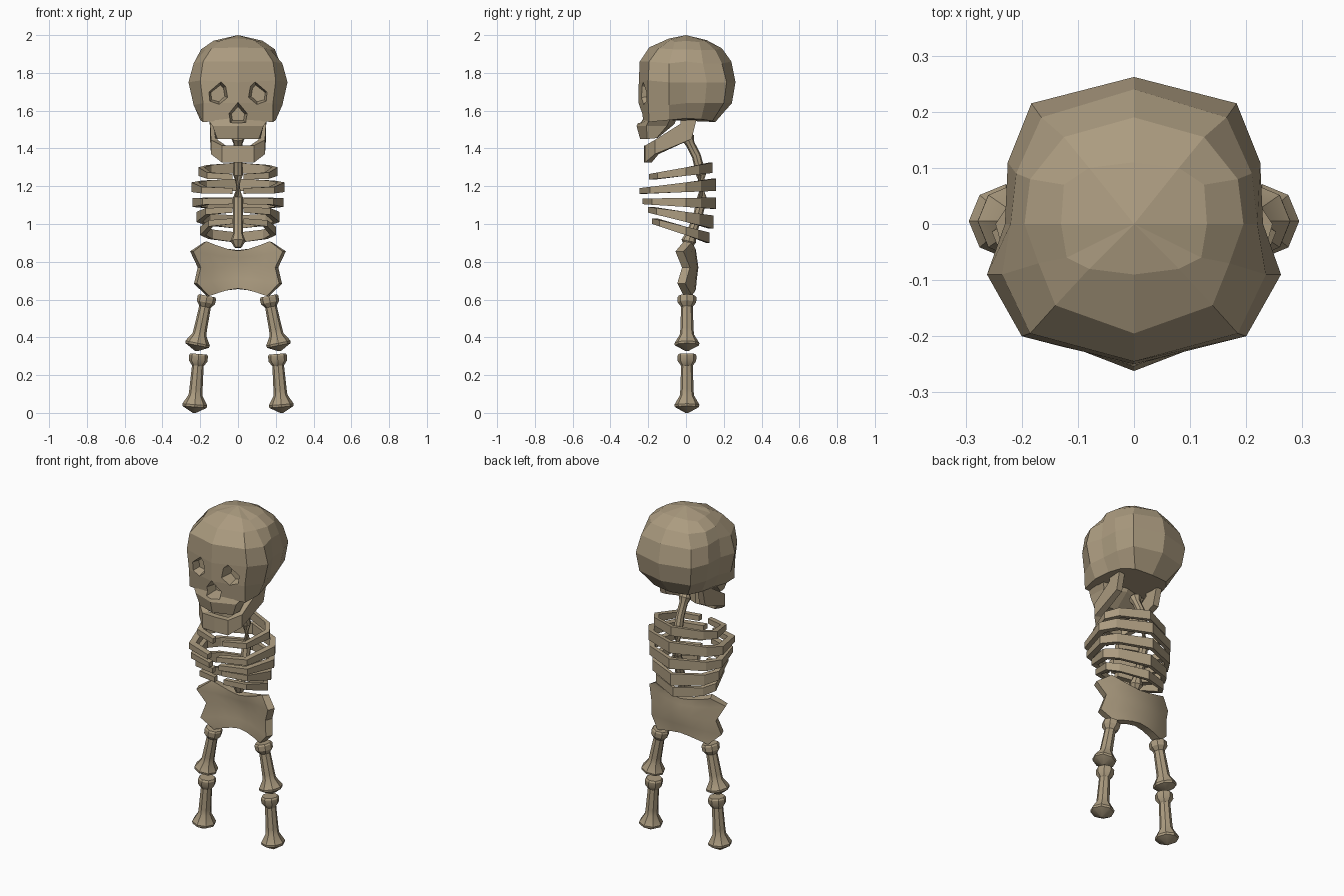
import bpy, bmesh, math
from mathutils import Vector

if "Cube" in bpy.data.objects:
    bpy.data.objects.remove(bpy.data.objects["Cube"])

bone_mat = bpy.data.materials.new("bone tan")
bone_mat.diffuse_color = (0.41, 0.33, 0.215, 1)
bone_mat.use_nodes = True
bone_mat.node_tree.nodes["Principled BSDF"].inputs["Base Color"].default_value = bone_mat.diffuse_color


def finish(name, bm, smooth=False):
    bmesh.ops.remove_doubles(bm, verts=bm.verts, dist=1e-4)
    bmesh.ops.recalc_face_normals(bm, faces=bm.faces)
    me = bpy.data.meshes.new(name)
    bm.to_mesh(me)
    bm.free()
    me.materials.append(bone_mat)
    ob = bpy.data.objects.new(name, me)
    bpy.context.collection.objects.link(ob)
    bpy.ops.object.select_all(action='DESELECT')
    ob.select_set(True)
    bpy.context.view_layer.objects.active = ob
    if smooth:
        bpy.ops.object.shade_smooth_by_angle(angle=math.radians(32))
    return ob


def loft(name, rings, smooth=False):
    """Skin closed rings of equal length and cap both ends."""
    bm = bmesh.new()
    vs = [[bm.verts.new(p) for p in r] for r in rings]
    n = len(vs[0])
    for a, b in zip(vs, vs[1:]):
        for i in range(n):
            j = (i + 1) % n
            bm.faces.new((a[i], a[j], b[j], b[i]))
    bm.faces.new(vs[0])
    bm.faces.new(vs[-1])
    return finish(name, bm, smooth)


def mirror_ring(half):
    """Half ring from front middle to back middle -> full ring."""
    return half + [(-x, y, z) for x, y, z in half[-2:0:-1]]


def tube(name, path, radii, n=8):
    pts = [Vector(p) for p in path]
    rings = []
    for i, p in enumerate(pts):
        d = pts[min(i + 1, len(pts) - 1)] - pts[max(i - 1, 0)]
        q = d.to_track_quat('Z', 'Y')
        rings.append([p + q @ Vector((radii[i] * math.cos(a), radii[i] * math.sin(a), 0))
                      for a in (2 * math.pi * k / n for k in range(n))])
    return loft(name, rings, True)


# Cranium: stacked rings, half outlines from front to back
cranium_rings = [
    [(0, 0, 2.0)] * 7,
    [(0, -.09, 1.982), (.08, -.08, 1.975), (.12, -.06, 1.963), (.13, 0, 1.97),
     (.125, .07, 1.963), (.08, .1, 1.97), (0, .11, 1.973)],
    [(0, -.195, 1.935), (.14, -.145, 1.93), (.17, -.07, 1.925), (.195, 0, 1.925),
     (.185, .08, 1.92), (.125, .155, 1.92), (0, .19, 1.93)],
    [(0, -.245, 1.86), (.185, -.195, 1.86), (.235, -.09, 1.85), (.22, 0, 1.86),
     (.21, .09, 1.85), (.165, .19, 1.85), (0, .24, 1.86)],
    [(0, -.25, 1.75), (.2, -.2, 1.76), (.262, -.09, 1.75), (.23, 0, 1.75),
     (.225, .11, 1.75), (.183, .215, 1.75), (0, .262, 1.75)],
    [(0, -.252, 1.64), (.185, -.2, 1.64), (.235, -.09, 1.63), (.215, 0, 1.64),
     (.205, .1, 1.64), (.17, .2, 1.64), (0, .243, 1.64)],
    [(0, -.235, 1.55), (.185, -.195, 1.54), (.2, -.09, 1.55), (.18, 0, 1.56),
     (.16, .08, 1.555), (.11, .14, 1.545), (0, .155, 1.54)],
]
cranium = loft("cranium", [mirror_ring(r) for r in cranium_rings])

# Upper jaw
upper_jaw = loft("upper_jaw", [mirror_ring(r) for r in [
    [(0, -.235, 1.565), (.165, -.19, 1.56), (.15, -.08, 1.565), (0, -.05, 1.565)],
    [(0, -.262, 1.52), (.135, -.21, 1.52), (.13, -.1, 1.52), (0, -.06, 1.53)],
    [(0, -.243, 1.45), (.11, -.205, 1.45), (.12, -.155, 1.455), (0, -.15, 1.455)]]])


# Eye sockets and nose opening: tapered recesses
def socket(outline, targets):
    cx = sum(p[0] for p in outline) / len(outline)
    cz = sum(p[1] for p in outline) / len(outline)
    cutter = loft("socket_cutter", [
        [(cx + (x - cx) * s, y, cz + (z - cz) * s) for x, z in outline]
        for s, y in ((1.3, -.31), (.7, -.165))])
    for ob in targets:
        bpy.context.view_layer.objects.active = ob
        m = ob.modifiers.new("socket", 'BOOLEAN')
        m.operation, m.solver, m.object = 'DIFFERENCE', 'EXACT', cutter
        bpy.ops.object.modifier_apply(modifier=m.name)
    bpy.data.objects.remove(cutter)


eye = [(.09, 1.755), (.16, 1.70), (.155, 1.645), (.10, 1.63), (.055, 1.67), (.065, 1.73)]
for s in (1, -1):
    socket([(s * x, z) for x, z in eye], [cranium])
socket([(0, 1.64), (.05, 1.585), (.042, 1.537), (-.042, 1.537), (-.05, 1.585)],
       [cranium, upper_jaw])

# Lower jaw: (x, bottom y, bottom z, top y, top z, inner y shift)
jaw_half = [(0, -.222, 1.325, -.222, 1.415, .035),
            (.085, -.217, 1.325, -.217, 1.415, .035),
            (.143, -.165, 1.37, -.165, 1.445, .02),
            (.148, .03, 1.45, -.03, 1.53, 0),
            (.15, .055, 1.55, -.03, 1.575, 0)]
stations = [(-s[0],) + s[1:] for s in jaw_half[:0:-1]] + jaw_half
loft("lower_jaw", [[(x, yb, zb), (x, yt, zt), (x * .75, yt + d, zt), (x * .75, yb + d, zb)]
                   for x, yb, zb, yt, zt, d in stations])

# Spine with knobbed ends
tube("spine",
     [(0, 0, 1.475), (0, .01, 1.455), (0, .022, 1.425), (0, .055, 1.36), (0, .08, 1.26),
      (0, .085, 1.14), (0, .06, 1.03), (0, .025, .945), (0, .015, .91), (0, .01, .875)],
     [.02, .036, .024, .024, .026, .026, .025, .026, .04, .018])


# Ribs: open hoops sloping from back to front
def rib(name, w, yf, yb, front, back):
    half = [(0, yb), (.78 * w, .5 * yb), (w, 0), (.78 * w, .78 * yf), (.03, yf)]
    plan = [(-x, y) for x, y in half[:0:-1]] + half
    rings = []
    for x, y in plan:
        t = (y - yf) / (yb - yf)
        top = front[0] + (back[0] - front[0]) * t
        bot = front[1] + (back[1] - front[1]) * t
        ix = x if abs(x) < .04 else x * .85
        rings.append([(x, y, bot), (x, y, top), (ix, y * .85, top), (ix, y * .85, bot)])
    loft(name, rings)


ribs = [(.21, -.195, .14, (1.265, 1.235), (1.325, 1.27)),
        (.247, -.245, .16, (1.19, 1.16), (1.24, 1.175)),
        (.24, -.23, .16, (1.135, 1.105), (1.14, 1.08)),
        (.22, -.20, .145, (1.09, 1.06), (1.045, .975)),
        (.2, -.18, .125, (1.03, 1.0), (.955, .9))]
for i, r in enumerate(ribs):
    rib("rib_%d" % (i + 1), *r)

# Pelvis: curved plate, rows of (outer x, outer z, outer y, middle z, middle y)
pelvis_rows = [(.175, .905, .01, .86, .03), (.245, .855, -.035, .825, .035),
               (.205, .77, 0, .77, .043), (.225, .685, -.025, .71, .035),
               (.16, .62, .01, .657, .03)]
bm = bmesh.new()
grid = []
for ox, oz, oy, mz, my in pelvis_rows:
    grid.append([bm.verts.new((ox * t, my + (oy - my) * t * t, mz + (oz - mz) * abs(t) ** 1.5))
                 for t in (-1, -.66, -.33, 0, .33, .66, 1)])
for a, b in zip(grid, grid[1:]):
    for i in range(6):
        bm.faces.new((a[i], a[i + 1], b[i + 1], b[i]))
pelvis = finish("pelvis", bm)
m = pelvis.modifiers.new("thickness", 'SOLIDIFY')
m.thickness, m.offset = .045, 0
bpy.ops.object.modifier_apply(modifier=m.name)
bpy.ops.object.shade_smooth_by_angle(angle=math.radians(32))


# Leg bones: knobbed tubes on both sides
def leg_bone(name, top, bottom):
    a, b = Vector(top), Vector(bottom)
    steps = [(0, .044), (.03, .05), (.12, .049), (.2, .031), (.6, .035), (.7, .037),
             (.86, .066), (.9, .064), (1, .008)]
    tube(name, [a.lerp(b, t) for t, r in steps], [r for t, r in steps])


for s, side in ((1, "right"), (-1, "left")):
    leg_bone("thigh_bone_" + side, (s * .163, .005, .62), (s * .222, .005, .328))
    leg_bone("shin_bone_" + side, (s * .208, .005, .312), (s * .232, .005, 0))
